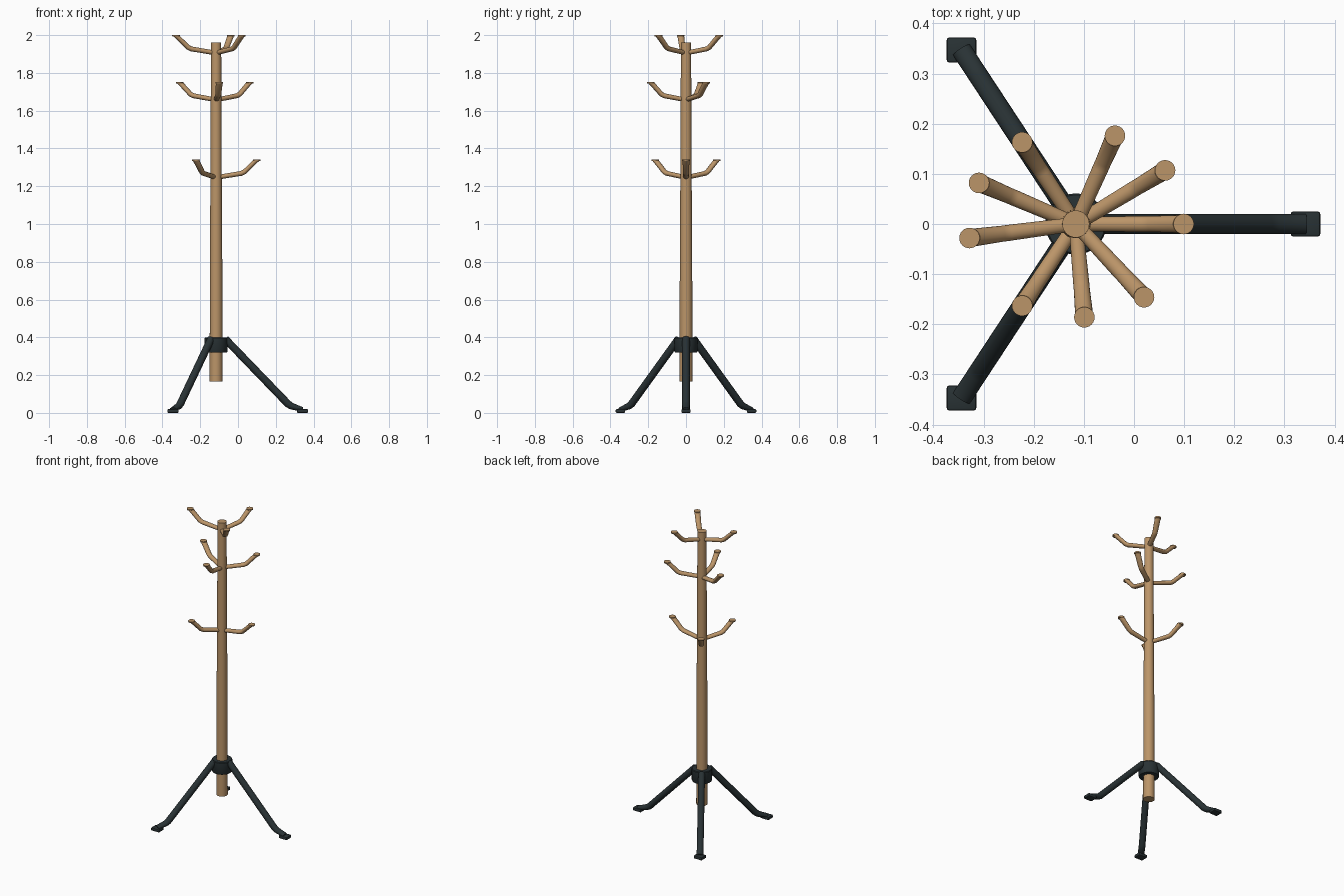
import bpy, bmesh, math
from mathutils import Vector

if "Cube" in bpy.data.objects:
    bpy.data.objects.remove(bpy.data.objects["Cube"])

CX = -0.116  # pole axis


def material(name, rgb):
    m = bpy.data.materials.new(name)
    m.diffuse_color = (*rgb, 1)
    m.use_nodes = True
    m.node_tree.nodes["Principled BSDF"].inputs["Base Color"].default_value = m.diffuse_color
    return m


wood = material("wood", (0.50, 0.30, 0.14))
dark = material("dark_metal", (0.022, 0.032, 0.035))


def finish(bm, name, mat):
    bmesh.ops.recalc_face_normals(bm, faces=bm.faces)
    me = bpy.data.meshes.new(name)
    bm.to_mesh(me)
    bm.free()
    ob = bpy.data.objects.new(name, me)
    bpy.context.collection.objects.link(ob)
    me.materials.append(mat)
    bpy.context.view_layer.objects.active = ob
    ob.select_set(True)
    bpy.ops.object.shade_smooth_by_angle(angle=math.radians(35))
    ob.select_set(False)
    return ob


def loft(bm, rings):
    loops = [[bm.verts.new(p) for p in r] for r in rings]
    n = len(loops[0])
    for a, b in zip(loops, loops[1:]):
        for i in range(n):
            bm.faces.new((a[i], a[(i + 1) % n], b[(i + 1) % n], b[i]))
    bm.faces.new(loops[0])
    bm.faces.new(loops[-1])


def turned(name, profile, mat, center=(CX, 0), n=32):
    bm = bmesh.new()
    loft(bm, [[(center[0] + r * math.cos(2 * math.pi * i / n),
                center[1] + r * math.sin(2 * math.pi * i / n), z)
               for i in range(n)] for r, z in profile])
    return finish(bm, name, mat)


def bent_rod(name, angle, path, mat, flat_tip=False, n=20):
    """Sweep ellipses along a (distance, z, half width, half height) path."""
    out = Vector((math.cos(angle), math.sin(angle), 0))
    side = Vector((-out.y, out.x, 0))
    up = Vector((0, 0, 1))
    pts = [Vector((p[0], p[1])) for p in path]
    rings = []
    for k, (d, z, w, h) in enumerate(path):
        tin = (pts[k] - pts[max(k - 1, 0)]).normalized()
        tout = (pts[min(k + 1, len(pts) - 1)] - pts[k]).normalized()
        t = (tin + tout).normalized()
        nrm = out * -t.y + up * t.x
        if flat_tip and k == len(path) - 1:
            nrm = -out
        c = Vector((CX, 0, z)) + out * d
        rings.append([c + side * w * math.cos(2 * math.pi * i / n)
                      + nrm * h * math.sin(2 * math.pi * i / n) for i in range(n)])
    bm = bmesh.new()
    loft(bm, rings)
    return finish(bm, name, mat)


# Pole and collar
turned("pole", [(0.034, 0.165), (0.033, 0.75), (0.030, 1.25), (0.027, 1.96)], wood)
turned("collar", [(0.058, 0.32), (0.061, 0.325), (0.061, 0.396), (0.058, 0.40)], dark)

# Legs with square foot pads
for i, (fx, fy) in enumerate([(0.342, 0), (-0.344, 0.347), (-0.344, -0.347)], 1):
    v = Vector((fx - CX, fy))
    L = v.length
    bent_rod(f"leg_{i}", math.atan2(v.y, v.x),
             [(0.048, 0.392, 0.020, 0.020), (L * 0.83, 0.048, 0.020, 0.020),
              (L * 0.87, 0.036, 0.020, 0.018), (L, 0.018, 0.020, 0.012)], dark)
    bm = bmesh.new()
    bmesh.ops.create_cube(bm, size=1)
    for p in bm.verts:
        p.co = Vector((p.co.x * 0.059 + fx, p.co.y * 0.05 + fy, p.co.z * 0.02 + 0.01))
    bmesh.ops.bevel(bm, geom=bm.edges[:], offset=0.005, segments=2,
                    profile=0.5, affect='EDGES')
    finish(bm, f"foot_pad_{i}", dark)

# Three tiers of upturned pegs: base height and tip positions
tiers = {
    "lower": (1.248, [(0.099, 0), (-0.223, 0.163), (-0.223, -0.163)]),
    "middle": (1.659, [(-0.309, 0.082), (0.062, 0.107), (-0.099, -0.186)]),
    "upper": (1.907, [(-0.328, -0.028), (-0.038, 0.176), (0.020, -0.146)]),
}
for tier, (z, tips) in tiers.items():
    for i, (tx, ty) in enumerate(tips, 1):
        v = Vector((tx - CX, ty))
        L = v.length
        bent_rod(f"{tier}_peg_{i}", math.atan2(v.y, v.x),
                 [(0.0, z - 0.002, 0.014, 0.012), (L * 0.62, z + 0.020, 0.016, 0.013),
                  (L * 0.70, z + 0.028, 0.016, 0.013), (L * 0.985, z + 0.088, 0.018, 0.018)],
                 wood, flat_tip=True)
        turned(f"{tier}_peg_cap_{i}", [(0.019, z + 0.085), (0.0205, z + 0.088), (0.0205, z + 0.093)],
               wood, (tx, ty), 24)
